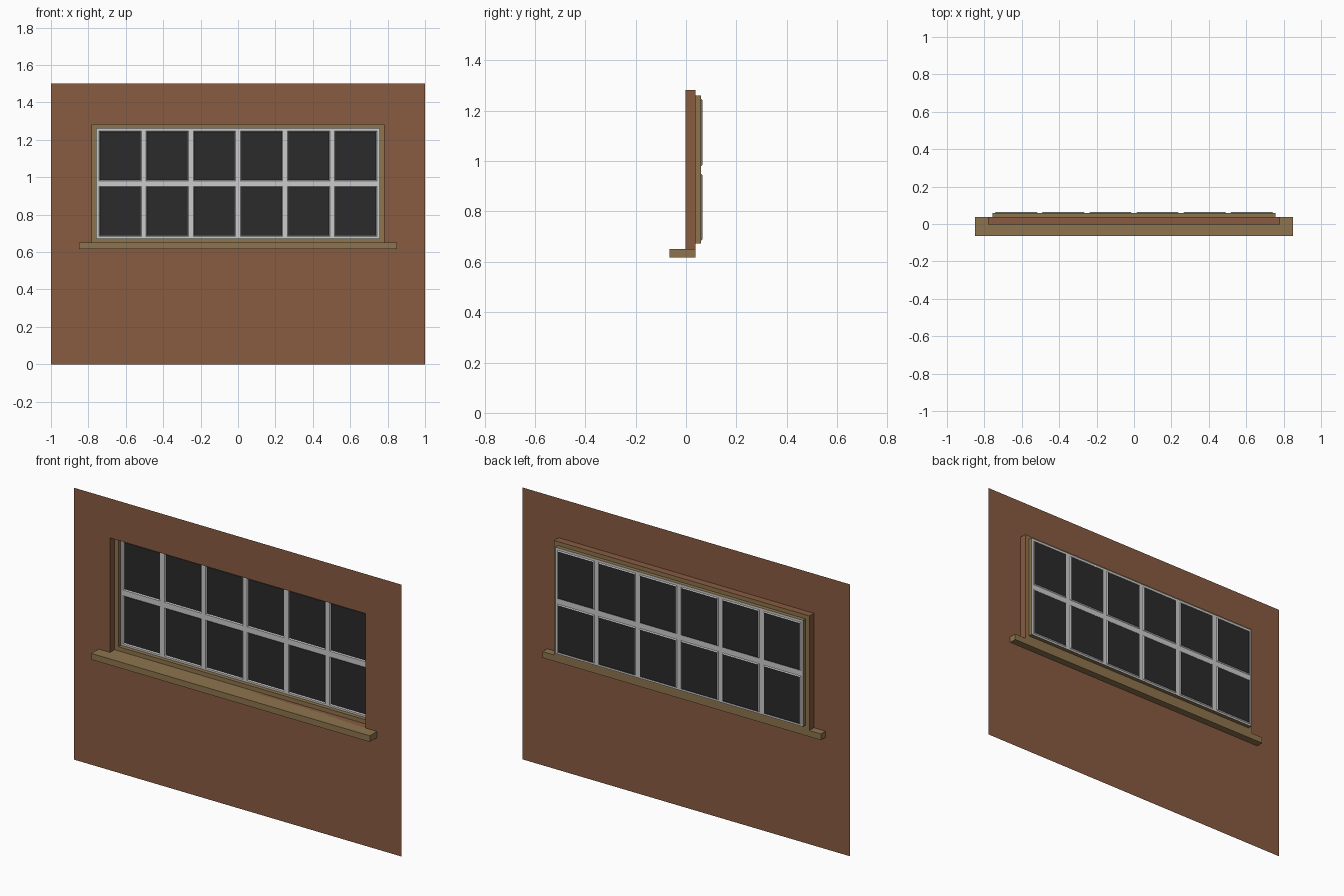
import bpy, bmesh

if "Cube" in bpy.data.objects:
    bpy.data.objects.remove(bpy.data.objects["Cube"])

WALL_Y, FRAME_Y, SASH_Y, PANE_Y = -0.002, 0.038, 0.06, 0.065
WALL = (-1, 1, 0, 1.5)                    # rectangles: x0, x1, z0, z1
OPENING = (-0.78, 0.78, 0.65, 1.282)
SASH = (-0.756, 0.756, 0.673, 1.26)


def material(name, rgb):
    m = bpy.data.materials.new(name)
    m.diffuse_color = (*rgb, 1)
    m.use_nodes = True
    m.node_tree.nodes["Principled BSDF"].inputs["Base Color"].default_value = m.diffuse_color
    return m


brick = material("brick", (0.25, 0.105, 0.052))
wood = material("wood", (0.27, 0.175, 0.075))
dark = material("dark_glass", (0.024, 0.024, 0.024))


def corners(r, y):
    x0, x1, z0, z1 = r
    return [(x0, y, z0), (x1, y, z0), (x1, y, z1), (x0, y, z1)]


def inset(r, d):
    return (r[0] + d, r[1] - d, r[2] + d, r[3] - d)


def ring(bm, outer, ya, inner, yb):
    """Four quads bridging two rectangles."""
    a = [bm.verts.new(c) for c in corners(outer, ya)]
    b = [bm.verts.new(c) for c in corners(inner, yb)]
    for i in range(4):
        j = (i + 1) % 4
        bm.faces.new((a[i], a[j], b[j], b[i]))


def panel(bm, r, y):
    bm.faces.new([bm.verts.new(c) for c in corners(r, y)])


def finish(bm, name, mat=None):
    bmesh.ops.remove_doubles(bm, verts=bm.verts, dist=1e-5)
    me = bpy.data.meshes.new(name)
    bm.to_mesh(me)
    bm.free()
    if mat:
        me.materials.append(mat)
    ob = bpy.data.objects.new(name, me)
    bpy.context.collection.objects.link(ob)
    return ob


# Wall sheet with the recessed reveal behind the opening
bm = bmesh.new()
ring(bm, WALL, WALL_Y, OPENING, WALL_Y)
ring(bm, OPENING, WALL_Y, OPENING, FRAME_Y)
finish(bm, "wall", brick)

# Wooden frame: narrow face plus its inner return
bm = bmesh.new()
ring(bm, OPENING, FRAME_Y, SASH, FRAME_Y)
ring(bm, SASH, FRAME_Y, SASH, SASH_Y)
finish(bm, "window_frame", wood)

# Pane layout: six columns by two rows
panes = [(x - 0.113, x + 0.113, z - 0.133, z + 0.133)
         for x in [-0.63 + 0.252 * i for i in range(6)]
         for z in (0.8165, 1.1135)]

# Glazing bars: lattice of flat strips with shallow rims around each pane
bm = bmesh.new()
xs = sorted({SASH[0], SASH[1], *(v for p in panes[::2] for v in p[:2])})
zs = sorted({SASH[2], SASH[3], *(v for p in panes[:2] for v in p[2:])})
for i in range(len(xs) - 1):
    for j in range(len(zs) - 1):
        if not (i % 2 and j % 2):
            panel(bm, (xs[i], xs[i + 1], zs[j], zs[j + 1]), SASH_Y)
for p in panes:
    ring(bm, p, SASH_Y, inset(p, 0.005), PANE_Y)
finish(bm, "glazing_bars")

# Dark glass panes
bm = bmesh.new()
for p in panes:
    panel(bm, inset(p, 0.005), PANE_Y)
finish(bm, "glass_panes", dark)

# Sill passing through the wall
bm = bmesh.new()
bmesh.ops.create_cube(bm, size=1)
bmesh.ops.scale(bm, vec=(1.7, 0.103, 0.034), verts=bm.verts)
bmesh.ops.translate(bm, vec=(0, -0.0135, 0.633), verts=bm.verts)
finish(bm, "window_sill", wood)
